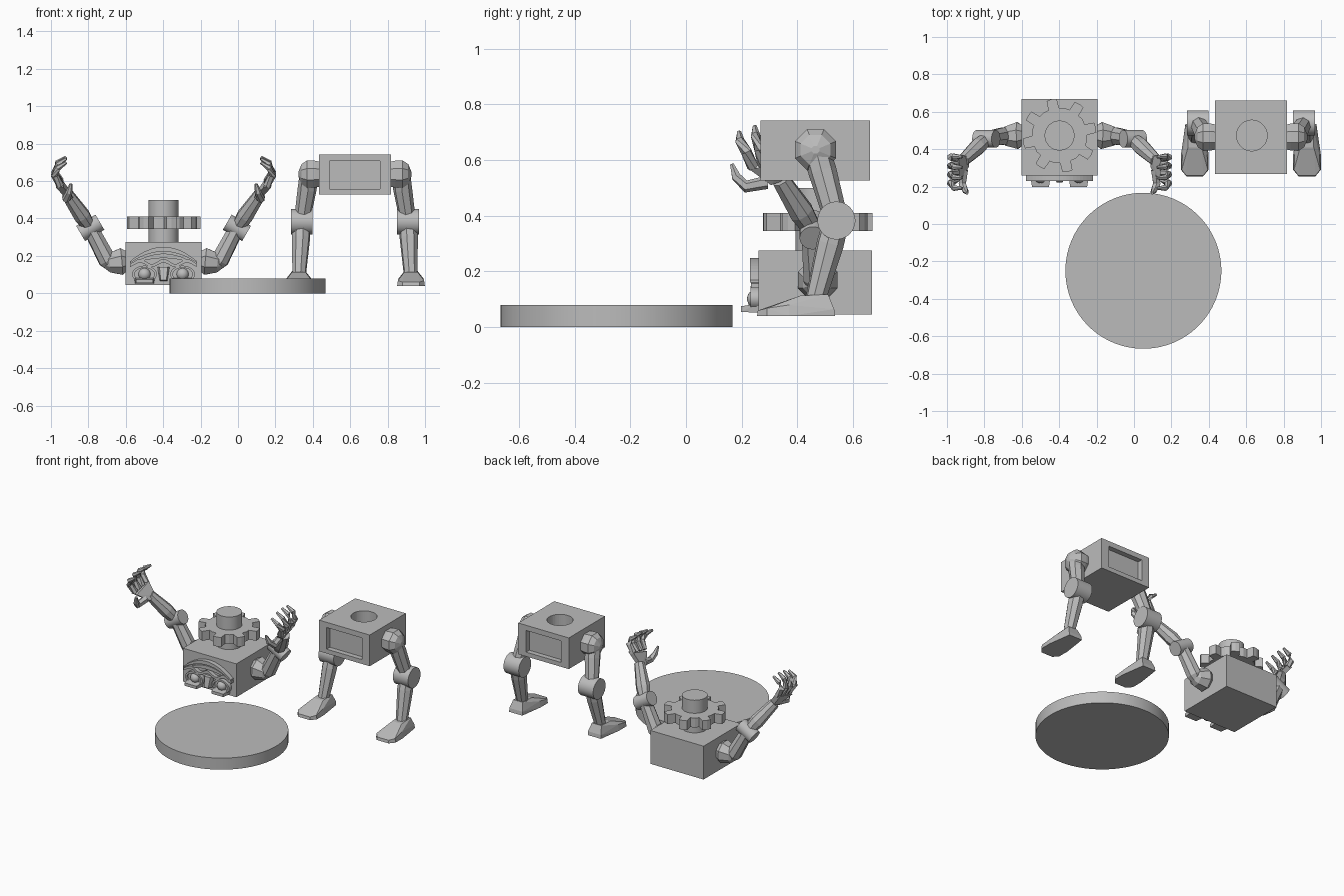
import bpy, bmesh, math
from mathutils import Vector

if "Cube" in bpy.data.objects:
    bpy.data.objects.remove(bpy.data.objects["Cube"], do_unlink=True)

GREY = (0.5, 0.5, 0.5, 1)
grey = bpy.data.materials.new("plain_grey")
grey.use_nodes = True
grey.diffuse_color = GREY
grey.node_tree.nodes["Principled BSDF"].inputs["Base Color"].default_value = GREY


def finish(name, bm, smooth=False):
    bmesh.ops.recalc_face_normals(bm, faces=bm.faces)
    mesh = bpy.data.meshes.new(name)
    bm.to_mesh(mesh)
    bm.free()
    mesh.materials.append(grey)
    ob = bpy.data.objects.new(name, mesh)
    bpy.context.collection.objects.link(ob)
    bpy.ops.object.select_all(action='DESELECT')
    ob.select_set(True)
    bpy.context.view_layer.objects.active = ob
    if smooth:
        bpy.ops.object.shade_smooth_by_angle(angle=math.radians(30))
    return ob


def limb(name, pts, radii, sides=8, smooth=False):
    """Tapered tube through the points, closed at both ends."""
    pts = [Vector(p) for p in pts]
    bm = bmesh.new()
    rings = []
    for i, (p, r) in enumerate(zip(pts, radii)):
        d = pts[min(i + 1, len(pts) - 1)] - pts[max(i - 1, 0)]
        q = d.to_track_quat('Z', 'Y')
        rings.append([bm.verts.new(p + q @ Vector((r * math.cos(a), r * math.sin(a), 0)))
                      for a in [(k + 0.5) * math.tau / sides for k in range(sides)]])
    for a, b in zip(rings, rings[1:]):
        for k in range(sides):
            j = (k + 1) % sides
            bm.faces.new((a[k], a[j], b[j], b[k]))
    bm.faces.new(rings[0])
    bm.faces.new(rings[-1])
    return finish(name, bm, smooth)


def prism(name, outline, push, smooth=False):
    """Flat outline extruded along a vector."""
    bm = bmesh.new()
    face = bm.faces.new([bm.verts.new(p) for p in outline])
    new = bmesh.ops.extrude_face_region(bm, geom=[face], use_keep_orig=True)["geom"]
    bmesh.ops.translate(bm, vec=push, verts=[v for v in new if isinstance(v, bmesh.types.BMVert)])
    return finish(name, bm, smooth)


def hull(name, pts):
    bm = bmesh.new()
    for p in pts:
        bm.verts.new(p)
    bmesh.ops.convex_hull(bm, input=bm.verts)
    bmesh.ops.dissolve_limit(bm, angle_limit=0.02, verts=bm.verts, edges=bm.edges)
    return finish(name, bm)


def box(name, lo, hi):
    return hull(name, [(x, y, z) for x in (lo[0], hi[0]) for y in (lo[1], hi[1]) for z in (lo[2], hi[2])])


def carve(target, cutter):
    cutter.hide_render = True
    mod = target.modifiers.new("cut", 'BOOLEAN')
    mod.operation, mod.solver, mod.object = 'DIFFERENCE', 'EXACT', cutter
    bpy.context.view_layer.objects.active = target
    bpy.ops.object.modifier_apply(modifier="cut")
    bpy.data.objects.remove(cutter, do_unlink=True)


# Display base
limb("base_disc", [(0.05, -0.25, 0), (0.05, -0.25, 0.08)], [0.417] * 2, 72, True)

# Upper body with shaft and gear
UX, UY, FRONT = -0.398, 0.473, 0.26
box("upper_body", (-0.602, FRONT, 0.045), (-0.195, 0.668, 0.275))
limb("shaft", [(UX, UY, 0.27), (UX, UY, 0.5)], [0.08] * 2, 40, True)
gear = []
for t in range(8):
    mid = math.radians(102.5 + 45 * t)
    for da, r in ((-11.5, 0.147), (-8, 0.197), (0, 0.199), (8, 0.197), (11.5, 0.147), (22.5, 0.15)):
        a = mid + math.radians(da)
        gear.append((UX + r * math.cos(a), UY + r * math.sin(a), 0.345))
prism("gear", gear, (0, 0, 0.065))


# Face relief
def band(name, half, low, high, depth):
    us = [-1 + k / 10 for k in range(21)]
    outline = [(UX + half * u, FRONT, low(u)) for u in us]
    outline += [(UX + half * u, FRONT, high(u)) for u in reversed(us)]
    prism(name, outline, (0, -depth, 0))


band("outer_lip", 0.18, lambda u: 0.223 - 0.062 * u * u, lambda u: 0.248 - 0.078 * u * u, 0.03)
band("inner_lip", 0.16, lambda u: 0.188 - 0.03 * u * u, lambda u: 0.212 - 0.05 * u * u, 0.02)
band("wavy_ridge", 0.18, lambda u: 0.152 + 0.012 * math.cos(9 * u),
     lambda u: 0.17 + 0.014 * math.cos(9 * u), 0.027)
hull("nose", [(UX + s * w, y, z) for s in (-1, 1)
              for w, y, z in ((0.032, FRONT, 0.14), (0.02, FRONT, 0.065),
                              (0.022, 0.235, 0.14), (0.015, 0.222, 0.07))])
for s, side in ((1, "left"), (-1, "right")):
    ex = UX + s * 0.102
    ring = [(ex + 0.066 * math.cos(k * math.tau / 24), FRONT, 0.102 + 0.046 * math.sin(k * math.tau / 24))
            for k in range(24)]
    rim = prism(side + "_eye_rim", ring, (0, -0.028, 0), True)
    inner = [(ex + 0.8 * (x - ex), 0.22, 0.102 + 0.75 * (z - 0.102)) for x, y, z in ring]
    carve(rim, prism("eye_cutter", inner, (0, 0.025, 0)))
    bm = bmesh.new()
    bmesh.ops.create_uvsphere(bm, u_segments=20, v_segments=12, radius=0.033)
    bmesh.ops.translate(bm, vec=(ex, 0.252, 0.102), verts=bm.verts)
    finish(side + "_eye", bm, True)
    hull(side + "_eye_guard", [(ex + a * w, y, z) for a in (-1, 1)
                               for w, y, z in ((0.055, FRONT, 0.085), (0.05, FRONT, 0.052),
                                               (0.045, 0.197, 0.075), (0.045, 0.197, 0.055))])

# Arms and hands
for s, side in ((1, "left"), (-1, "right")):
    def at(x, y, z):
        return Vector((UX + s * x, y, z))

    limb(side + "_shoulder", [at(0.2, UY, 0.17), at(0.225, UY, 0.17), at(0.29, 0.47, 0.162), at(0.315, 0.47, 0.16)],
         [0.06, 0.077, 0.055, 0.03])
    elbow, wrist = at(0.392, 0.455, 0.35), at(0.515, 0.34, 0.53)
    limb(side + "_upper_arm", [at(0.27, 0.47, 0.135), at(0.3, 0.47, 0.175), elbow], [0.03, 0.05, 0.042])
    axis = Vector((0.86 * s, 0, -0.5)) * 0.06
    limb(side + "_elbow", [elbow - axis, elbow + axis], [0.047] * 2, 32, True)
    limb(side + "_forearm", [elbow, elbow.lerp(wrist, 0.35), wrist], [0.034, 0.046, 0.034])
    hull(side + "_palm", [at(x + dx, y, z) for dx in (-0.02, 0.02)
                          for x, y, z in ((0.505, 0.305, 0.51), (0.505, 0.36, 0.53),
                                          (0.555, 0.23, 0.565), (0.56, 0.37, 0.605))])
    # Four curled fingers fan out along the palm edge
    for k in range(4):
        y, z = 0.24 + 0.038 * k, 0.575 + 0.008 * k
        fan = 0.018 * (k - 1.5)
        tip = 0.012 * (1.5 - abs(k - 1.5))
        limb(f"{side}_finger_{k + 1}",
             [at(0.552, y, z), at(0.583, y + fan * 0.5 - 0.01, z + 0.055),
              at(0.565, y + fan - 0.02, z + 0.095 + tip), at(0.52, y + fan - 0.022, z + 0.125 + tip)],
             [0.021, 0.02, 0.017, 0.008], 6)
    limb(side + "_thumb", [at(0.51, 0.29, 0.52), at(0.52, 0.215, 0.505), at(0.505, 0.18, 0.54), at(0.495, 0.165, 0.585)],
         [0.024, 0.022, 0.018, 0.008], 6)

# Lower body with socket and panel recesses
LX, LY = 0.625, 0.465
pelvis = box("lower_body", (0.432, 0.267, 0.527), (0.818, 0.66, 0.742))
carve(pelvis, limb("socket_cutter", [(LX + 0.005, 0.473, 0.64), (LX + 0.005, 0.473, 0.8)], [0.082] * 2, 40))
for y in (0.267, 0.66):
    carve(pelvis, box("panel_cutter", (0.49, y - 0.035, 0.557), (0.758, y + 0.035, 0.706)))

# Legs and feet
for s, side in ((1, "left"), (-1, "right")):
    def at(x, y, z):
        return Vector((LX + s * x, y, z))

    limb(side + "_hip", [at(x, LY, 0.637) for x in (0.18, 0.215, 0.255, 0.285, 0.302)],
         [0.07, 0.078, 0.08, 0.058, 0.015])
    knee, ankle = at(0.284, 0.54, 0.383), at(0.298, 0.465, 0.1)
    limb(side + "_thigh", [at(0.245, LY, 0.64), at(0.255, 0.49, 0.56), knee], [0.05, 0.051, 0.043])
    across = Vector((0.058, 0, 0))
    limb(side + "_knee", [knee - across, knee + across], [0.068] * 2, 40, True)
    limb(side + "_shin", [knee, knee.lerp(ankle, 0.3), ankle], [0.047, 0.05, 0.037])
    hull(side + "_foot", [at(0.3 + a * w, y, z) for a in (-1, 1)
                          for w, y, z in ((0.045, 0.255, 0.04), (0.045, 0.258, 0.06), (0.074, 0.29, 0.04),
                                          (0.07, 0.29, 0.068), (0.074, 0.37, 0.04), (0.066, 0.37, 0.08),
                                          (0.05, 0.535, 0.04), (0.05, 0.532, 0.065),
                                          (0.036, 0.41, 0.113), (0.036, 0.51, 0.118))])
